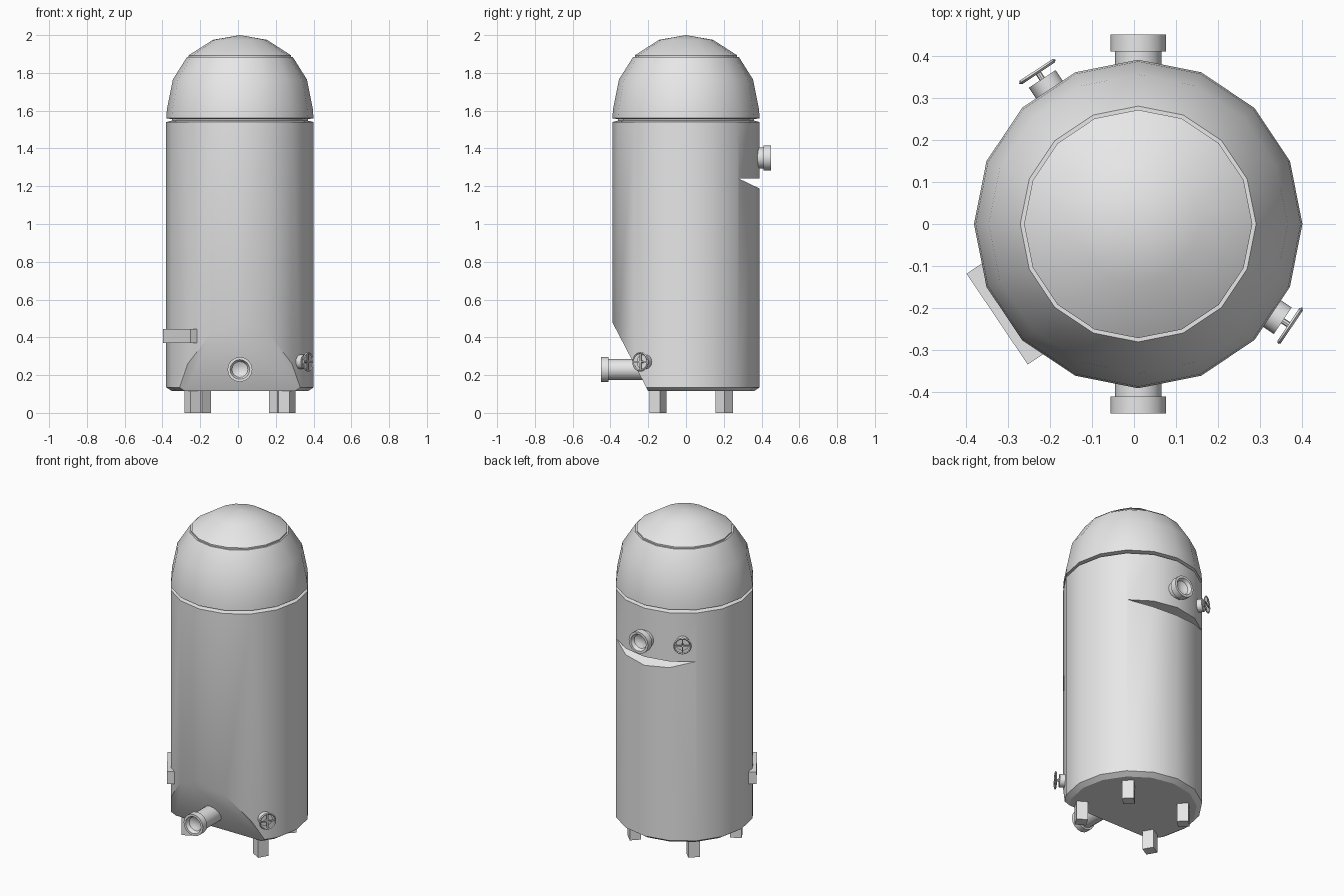
import bpy, bmesh
from math import radians, cos, sin, tau
from mathutils import Matrix, Vector

if "Cube" in bpy.data.objects:
    bpy.data.objects.remove(bpy.data.objects["Cube"])

CENTRE_X = 0.01
steel = bpy.data.materials.new("steel_grey")
steel.use_nodes = True
steel.diffuse_color = (0.8, 0.8, 0.8, 1)
steel.node_tree.nodes["Principled BSDF"].inputs["Base Color"].default_value = (0.8, 0.8, 0.8, 1)
parts = []


def finish(name, bm, matrix):
    bmesh.ops.recalc_face_normals(bm, faces=bm.faces)
    mesh = bpy.data.meshes.new(name)
    bm.to_mesh(mesh)
    bm.free()
    mesh.materials.append(steel)
    ob = bpy.data.objects.new(name, mesh)
    ob.matrix_world = matrix
    bpy.context.collection.objects.link(ob)
    parts.append(ob)
    return ob


def radial(azimuth, z):
    """Frame on the tank axis whose local Z points outward at an azimuth."""
    return (Matrix.Translation((CENTRE_X, 0, z)) @ Matrix.Rotation(radians(azimuth), 4, "Z")
            @ Matrix.Rotation(radians(90), 4, "Y"))


def lathe(profile, sides, closed=False):
    """Revolve (radius, height) points about local Z."""
    bm = bmesh.new()
    rings = []
    for r, h in profile:
        count = sides if r > 0 else 1
        rings.append([bm.verts.new((r * cos(tau * i / sides), r * sin(tau * i / sides), h))
                      for i in range(count)])
    pairs = list(zip(rings, rings[1:]))
    if closed:
        pairs.append((rings[-1], rings[0]))
    for a, b in pairs:
        for i in range(sides):
            j = (i + 1) % sides
            quad = [a[i % len(a)], a[j % len(a)], b[j % len(b)], b[i % len(b)]]
            bm.faces.new(list(dict.fromkeys(quad)))
    return bm


def rod(r, start, end, sides):
    return lathe([(0, start), (r, start), (r, end), (0, end)], sides)


def box(size, centre):
    bm = bmesh.new()
    bmesh.ops.create_cube(bm, size=1, matrix=Matrix.Translation(centre) @ Matrix.Diagonal((*size, 1)))
    return bm


# Tank: chamfered base, seam groove, dome and raised cap
bm = lathe([(0, 0.115), (0.36, 0.115), (0.39, 0.135), (0.39, 1.54), (0.36, 1.547),
            (0.36, 1.555), (0.39, 1.56), (0.386, 1.61), (0.355, 1.765), (0.28, 1.884),
            (0.271, 1.884), (0.271, 1.893), (0.143, 1.975), (0, 2)], 16)

# Sloping cut across the lower front
cut = bmesh.ops.bisect_plane(bm, geom=bm.verts[:] + bm.edges[:] + bm.faces[:], dist=1e-5,
                             plane_co=(0, -0.39, 0.48), plane_no=(0, -0.365, -0.19),
                             clear_outer=True)
rim = [e for e in cut["geom_cut"] if isinstance(e, bmesh.types.BMEdge)]
bmesh.ops.holes_fill(bm, edges=rim, sides=0)
tank = finish("tank", bm, Matrix.Translation((CENTRE_X, 0, 0)))

# Wedge notch across the back
wedge = bmesh.new()
ends = [[wedge.verts.new((x, y, z)) for y, z in ((0.28, 1.24), (0.5, 1.24), (0.5, 1.135))]
        for x in (-0.6, 0.6)]
for tri in ends:
    wedge.faces.new(tri)
for i in range(3):
    j = (i + 1) % 3
    wedge.faces.new((ends[0][i], ends[0][j], ends[1][j], ends[1][i]))
cutter = finish("notch_cutter", wedge, Matrix.Identity(4))
cutter.hide_render = True
notch = tank.modifiers.new("notch", "BOOLEAN")
notch.operation = "DIFFERENCE"
notch.solver = "EXACT"
notch.object = cutter
bpy.context.view_layer.objects.active = tank
bpy.ops.object.modifier_apply(modifier="notch")
parts.remove(cutter)
bpy.data.objects.remove(cutter)

# Flanged pipes with dished mouths
for name, azimuth, z, start in (("front_pipe", -90, 0.23, 0.2), ("back_pipe", 90, 1.35, 0.34)):
    finish(name, lathe([(0, start), (0.055, start), (0.055, 0.41), (0.066, 0.41), (0.066, 0.45),
                        (0.052, 0.45), (0.042, 0.43), (0.022, 0.42), (0, 0.417)], 16),
           radial(azimuth, z))

# Hand-wheel valves
for name, azimuth, z in (("lower_valve", -33.8, 0.27), ("upper_valve", 123.5, 1.36)):
    frame = radial(azimuth, z)
    hub = 0.434
    finish(name + "_body", rod(0.038, 0.33, 0.413, 16), frame)
    finish(name + "_stem", rod(0.007, 0.4, hub + 0.004, 8), frame)
    finish(name + "_wheel", lathe([(0.052, hub), (0.047, hub + 0.005), (0.042, hub),
                                   (0.047, hub - 0.005)], 16, True), frame)
    for label, size in (("upright", (0.092, 0.008, 0.005)), ("level", (0.008, 0.092, 0.005))):
        finish(f"{name}_{label}_spoke", box(size, (0, 0, hub)), frame)

# Side plate
finish("side_plate", box((0.075, 0.26, 0.064), (0, 0, 0.372)), radial(214, 0.4075))

# Legs turned to face the tank axis
for side, sx in (("left", 1), ("right", -1)):
    for end, x, y in (("front", 0.25, -0.148), ("back", 0.2, 0.2025)):
        spot = Vector((sx * x, y))
        turn = Vector((1, 0)).angle_signed(spot)
        place = Matrix.Translation((CENTRE_X + spot.x, spot.y, 0)) @ Matrix.Rotation(-turn, 4, "Z")
        finish(f"{end}_{side}_leg", box((0.065, 0.065, 0.125), (0, 0, 0.0625)), place)

# Smooth shading with sharp edges kept
bpy.ops.object.select_all(action="DESELECT")
for ob in parts:
    ob.select_set(True)
bpy.context.view_layer.objects.active = tank
bpy.ops.object.shade_smooth_by_angle(angle=radians(30))
